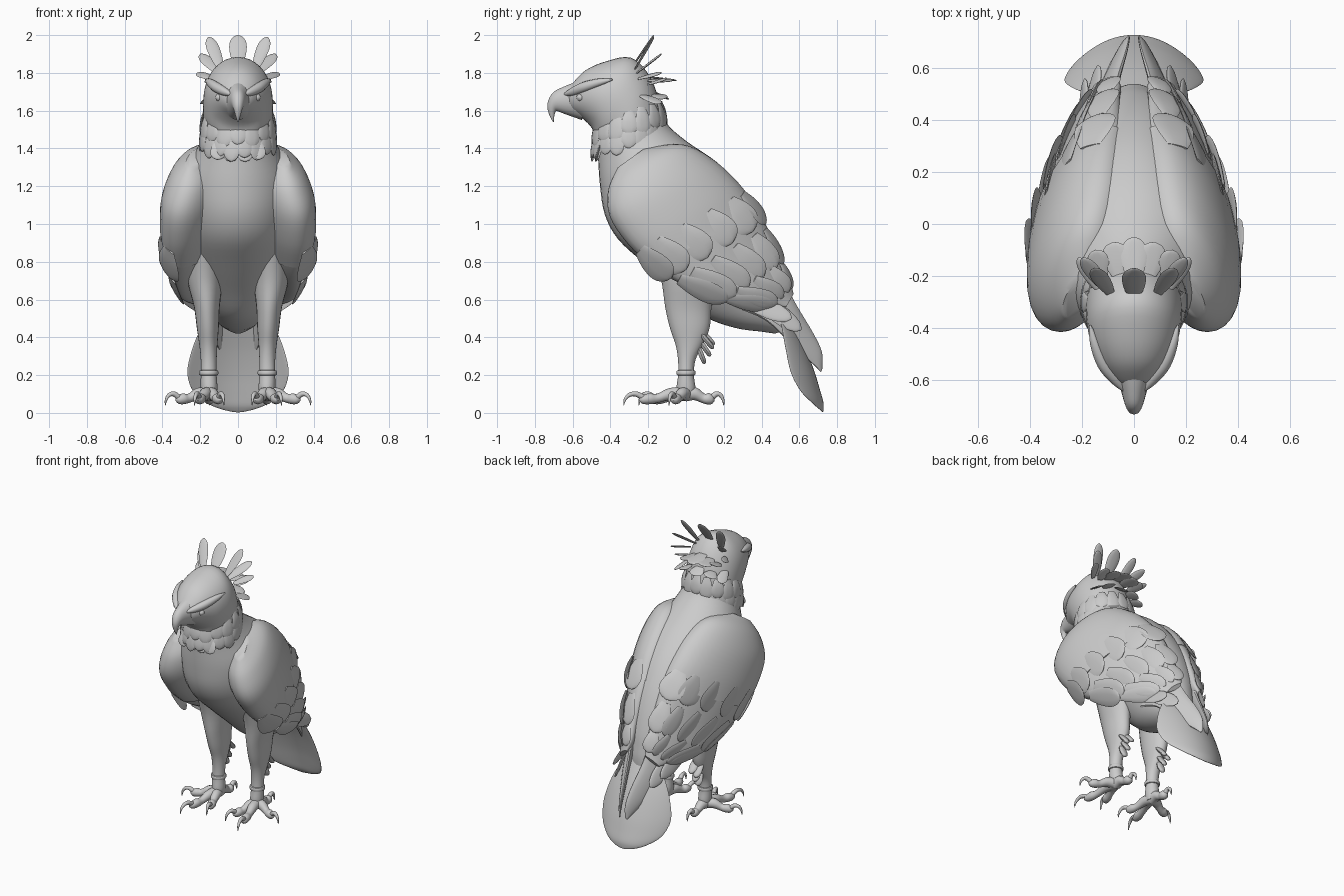
import bpy, bmesh, math
from mathutils import Vector as V


def sample(st, u):
    # smooth interpolation through (centre, axis a, axis b) stations
    m = len(st) - 1
    i = max(0, min(int(u), m - 1))
    t = u - i
    P = [st[max(0, min(m, i + k))] for k in (-1, 0, 1, 2)]
    return [p1 + (p2 - p0) * t * .5 + (p0 * 2 - p1 * 5 + p2 * 4 - p3) * t * t * .5
            + (p1 * 3 - p0 - p2 * 3 + p3) * t ** 3 * .5 for p0, p1, p2, p3 in zip(*P)]


def build(name, strips, mirror=False, n=20, sub=4, bend=0):
    # loft every strip of elliptical stations into one object
    bm = bmesh.new()
    for st in strips:
        rings = []
        for k in range((len(st) - 1) * sub + 1):
            c, a, b = sample(st, k / sub)
            ring = []
            for j in range(n):
                q = 2 * math.pi * j / n
                p = c + a * math.cos(q) + b * math.sin(q)
                p.y -= bend * p.x ** 2
                ring.append(bm.verts.new(p))
            rings.append(ring)
        for r, s in zip(rings, rings[1:]):
            for j in range(n):
                bm.faces.new((r[j], r[(j + 1) % n], s[(j + 1) % n], s[j]))
        bm.faces.new(rings[0])
        bm.faces.new(rings[-1])
    bmesh.ops.recalc_face_normals(bm, faces=bm.faces)
    me = bpy.data.meshes.new(name)
    bm.to_mesh(me)
    bm.free()
    ob = bpy.data.objects.new(name, me)
    bpy.context.collection.objects.link(ob)
    if mirror:
        ob.modifiers.new("mirror", 'MIRROR').use_clip = False
    return ob


def ring(y0, z0, y1, z1, w, x0=0, x1=0):
    p, q = V((x0, y0, z0)), V((x1, y1, z1))
    return ((p + q) / 2, (q - p) / 2, V((w, 0, 0)))


def tube(pts):
    # round strip from (x, y, z, radius) points
    out = []
    for i, p in enumerate(pts):
        d = V(pts[min(i + 1, len(pts) - 1)][:3]) - V(pts[max(i - 1, 0)][:3])
        s = d.cross(V((0, 0, 1))).normalized()
        out.append((V(p[:3]), s * p[3], s.cross(d).normalized() * p[3]))
    return out


def feather(base, tip, width, normal, thick=.006, curve=0):
    base, tip, normal = V(base), V(tip), V(normal)
    d = tip - base
    s = d.cross(normal).normalized()
    up = s.cross(d).normalized()
    return [(base + d * t + up * curve * math.sin(math.pi * t), s * width * w, up * thick * min(1, w + .2))
            for t, w in ((0, .5), (.35, .9), (.7, 1), (.92, .62), (1, .06))]


# torso
build("body", [[ring(*r) for r in (
    (-.46, 1.52, -.14, 1.62, .16), (-.47, 1.42, -.1, 1.53, .185), (-.465, 1.34, 0, 1.44, .22),
    (-.455, 1.2, .16, 1.33, .28), (-.43, 1.05, .29, 1.2, .3), (-.36, .92, .39, 1.05, .3),
    (-.22, .79, .46, .9, .28), (-.05, .64, .51, .75, .23), (.1, .51, .53, .65, .17),
    (.26, .45, .54, .58, .13), (.4, .43, .54, .5, .08), (.47, .42, .54, .44, .03))]], n=40)

# head, beak, brows, eyes
build("head", [[ring(*r) for r in (
    (-.635, 1.64, -.63, 1.7, .03), (-.61, 1.6, -.6, 1.745, .075), (-.55, 1.56, -.53, 1.815, .125),
    (-.5, 1.51, -.42, 1.862, .165), (-.475, 1.45, -.29, 1.88, .182), (-.45, 1.42, -.19, 1.78, .185),
    (-.44, 1.4, -.14, 1.64, .18), (-.43, 1.38, -.12, 1.55, .16))]], n=36)
build("beak", [[ring(*r) for r in (
    (-.55, 1.55, -.56, 1.76, .08), (-.635, 1.58, -.64, 1.73, .052), (-.68, 1.597, -.705, 1.695, .036),
    (-.69, 1.595, -.734, 1.635, .025), (-.697, 1.572, -.724, 1.578, .014), (-.7, 1.54, -.704, 1.54, .003))]])
build("brow", [tube([(.035, -.645, 1.685, .006), (.07, -.6, 1.7, .022), (.115, -.54, 1.725, .027),
                     (.15, -.46, 1.75, .02), (.17, -.39, 1.765, .004)])], True, 12)
build("eye", [tube([(.085, -.55, 1.67, .02), (.108, -.565, 1.67, .018), (.116, -.571, 1.67, .003)])], True, 12)

# crest feathers on the crown and nape
crest = [((.09, -.27, 1.82), (.155, -.17, 1.99), .034), ((.1, -.26, 1.8), (.2, -.13, 1.9), .032),
         ((.14, -.25, 1.77), (.215, -.13, 1.8), .026), ((.06, -.2, 1.76), (.08, -.07, 1.76), .05),
         ((.12, -.2, 1.74), (.15, -.1, 1.77), .04), ((.09, -.18, 1.68), (.11, -.1, 1.67), .045),
         ((.15, -.24, 1.68), (.18, -.13, 1.64), .035)]
build("crest_side", [feather(b, t, w, (0, -.7, .7)) for b, t, w in crest], True, 10, 3)
build("crest_middle", [feather((0, -.28, 1.84), (0, -.17, 2), .046, (0, -.8, .5)),
                       feather((0, -.22, 1.78), (0, -.05, 1.76), .05, (0, 0, 1)),
                       feather((0, -.17, 1.7), (0, -.09, 1.66), .05, (0, .5, 1))], n=10, sub=3)

# two rows of ruff feathers round the neck
ruff = []
for row, (z, r, count) in enumerate(((1.6, .178, 16), (1.53, .182, 18))):
    for k in range(count):
        q = 2 * math.pi * (k + row * .5) / count
        n = V((math.sin(q), math.cos(q), 0))
        p = V((n.x * r, -.3 + n.y * (r - .01), z + n.y * .05))
        ruff.append(feather(p, p + n * .018 + V((0, n.y * .01, -.13 - .02 * (k % 2))), .042, n, .007, .008))
build("neck_ruff", ruff, n=10, sub=3)

# small chest feathers under the ruff
build("chest_feather", [feather((x, -.45, z), (x * 1.1, -.478, z - .1), .04, (0, -1, 0), .008)
                        for x, z in ((.035, 1.43), (.1, 1.44))], True, 10, 3)

# folded wing
wing = [ring(*r) for r in (
    (-.36, 1.3, -.22, 1.4, .035, .25, .2), (-.41, 1.18, -.02, 1.42, .115, .27, .17),
    (-.4, 1.04, .14, 1.34, .16, .3, .14), (-.3, .89, .28, 1.21, .165, .31, .12),
    (-.17, .77, .38, 1.07, .15, .31, .1), (0, .67, .45, .94, .115, .305, .09),
    (.2, .6, .51, .8, .08, .28, .08), (.38, .57, .55, .7, .055, .21, .07),
    (.53, .56, .57, .63, .02, .15, .08))]
build("wing", [wing], True, 32, 5)
build("wing_coverts", [[(c, a * 1.01, b + V((.008, 0, 0))) for c, a, b in wing[:5]]], True, 32, 5)


def on_wing(u, q, k=1.0):
    c, a, b = sample(wing, u)
    o = a * math.cos(q) + b * math.sin(q)
    return c + o * k, (a / a.length_squared * math.cos(q) + b / b.length_squared * math.sin(q))


# overlapping feather rows lying on the wing surface
rows = []
for u0, u1, w, count in ((3.3, 4.55, .085, 6), (4.7, 6.1, .065, 6), (6, 7.5, .05, 5)):
    for k in range(count):
        q = math.radians(18 + 140 * k / (count - 1))
        p, n = on_wing(u0, q, 1.0)
        t, _ = on_wing(u1, q, 1.06)
        rows.append(feather(p, t, w, n, .008, .006))
build("wing_feathers", rows, True, 10, 3)

# long flight feathers crossing over the tail
build("flight_feathers", [
    [ring(*r) for r in ((.25, .56, .5, .74, .03, .16, .08), (.42, .49, .58, .58, .03, .16, .06),
                        (.58, .34, .675, .42, .02, .1, .03), (.68, .25, .72, .32, .012, .05, .02),
                        (.715, .215, .722, .235, .004, .03, .02))],
    feather((.19, .3, .66), (.14, .61, .44), .055, (.8, .3, .3), .01),
    feather((.2, .25, .62), (.19, .56, .5), .05, (.9, .1, .3), .01)], True, 16)

# fanned tail, arched across its width
build("tail", [[(V((0, y, z)), V((w, 0, 0)), V((0, .016, .006)) * min(1, w * 6)) for y, z, w in (
    (.5, .58, .12), (.57, .44, .2), (.62, .33, .245), (.665, .21, .268), (.695, .11, .235),
    (.712, .05, .16), (.72, .02, .09), (.724, .004, .02))]], n=48, bend=1.5)

# legs with feathered thighs and ankle cuffs
build("leg", [[ring(y0, z, y1, z, w, x, x) for z, y0, y1, x, w in (
    (.92, -.2, .18, .17, .1), (.72, -.135, .16, .175, .095), (.56, -.11, .135, .165, .068),
    (.45, -.085, .125, .16, .058), (.36, -.055, .09, .157, .048), (.28, -.042, .05, .155, .042),
    (.2, -.042, .042, .155, .042), (.13, -.05, .05, .153, .044), (.08, -.04, .04, .153, .035))]], True, 24)
build("ankle_cuff", [[ring(-r, z, r, z, r, .155, .155) for z, r in (
    (.195, .03), (.2, .048), (.212, .051), (.224, .048), (.228, .03))]], True, 24, 2)
build("thigh_tuft", [feather((x, .06, z), (x, y, z - .1), .03, (0, 1, 0), .014)
                     for x, y, z in ((.14, .15, .46), (.175, .145, .44), (.155, .13, .4), (.16, .1, .36))], True, 10, 3)


# toes with knuckles and hooked claws
def toe(x, y, size):
    o = V((.155, 0, 0))
    d = V((x, y, 0)) - o
    spec = ((0, .1, .038), (.25, .1, .032), (.45, .078, .024), (.58, .075, .029), (.7, .07, .022))
    hook = ((.68, .08, .016), (.8, .1, .014), (.91, .095, .011), (.98, .07, .007), (1, .04, .002))
    at = lambda t, z, r: (o.x + d.x * t, o.y + d.y * t, z, r * size)
    return [tube([at(*s) for s in spec] + [at(.76, .07, .005)]), tube([at(*h) for h in hook])]


toes = []
for x, y, size in ((.385, -.09, 1), (.23, -.33, 1), (.075, -.25, 1), (.15, .2, 1.05)):
    toes += toe(x, y, size)
build("toes", toes, True, 12)

# smooth shading with crisp feather edges
bpy.ops.object.select_all(action='SELECT')
bpy.context.view_layer.objects.active = bpy.context.selected_objects[0]
bpy.ops.object.shade_smooth_by_angle(angle=math.radians(40))
